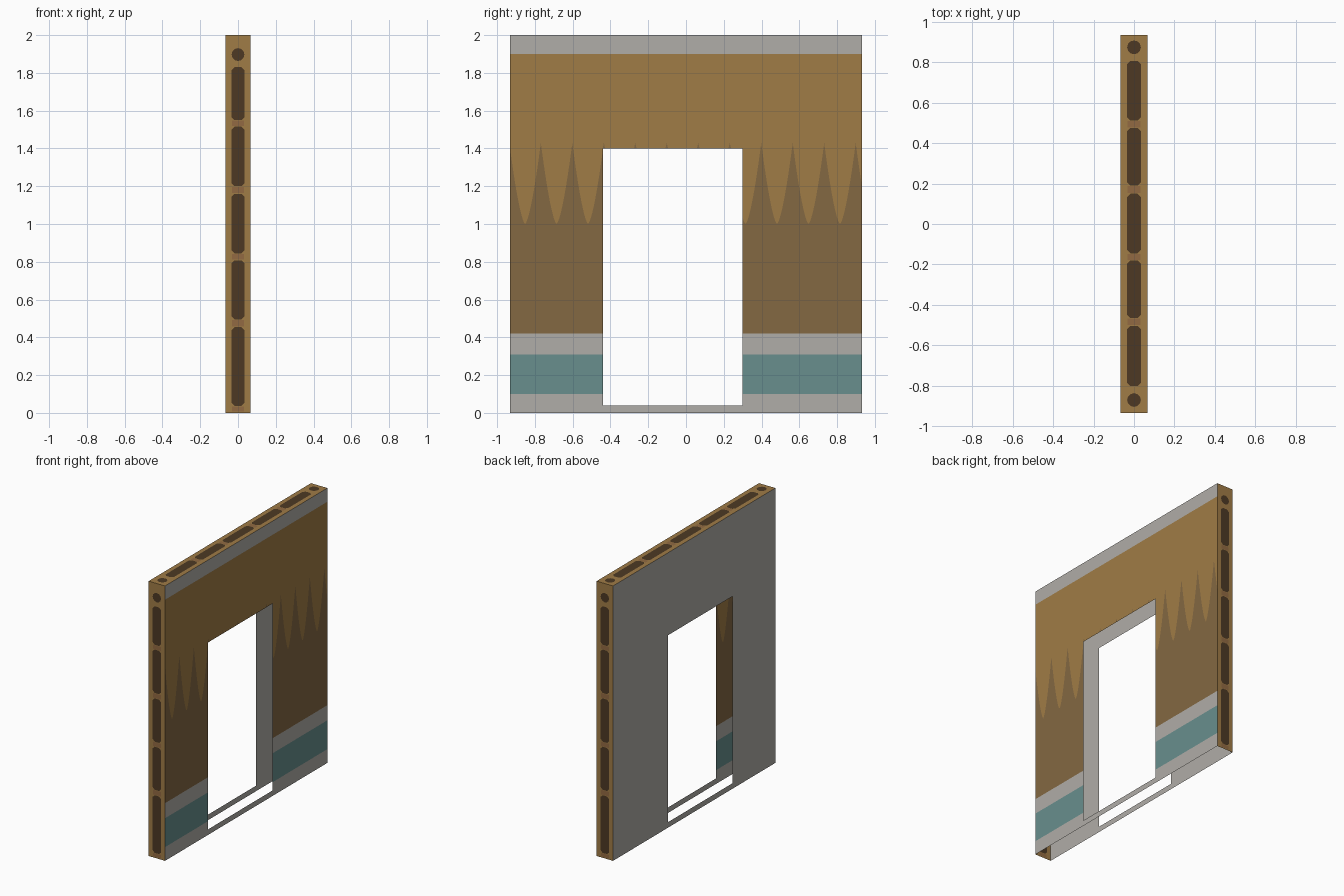
import bpy, bmesh, math
from mathutils import Vector

if "Cube" in bpy.data.objects:
    bpy.data.objects.remove(bpy.data.objects["Cube"])

HX, HY, H = 0.066, 0.933, 2.0          # half thickness, half length, height
D0, D1, SILL, HEAD = -0.44, 0.30, 0.04, 1.40   # doorway


def material(name, rgb):
    lin = [(c / 255 / 12.92) if c < 11 else ((c / 255 + 0.055) / 1.055) ** 2.4 for c in rgb]
    m = bpy.data.materials.new(name)
    m.diffuse_color = (*lin, 1)
    m.use_nodes = True
    m.node_tree.nodes["Principled BSDF"].inputs["Base Color"].default_value = m.diffuse_color
    return m


GREY, TEAL, BROWN, GOLD, DARK, SPACER = range(6)
MATS = [material("plaster grey", (176, 173, 168)), material("teal band", (104, 143, 141)),
        material("brown paint", (132, 104, 66)), material("golden wood", (160, 124, 70)),
        material("dark slot", (77, 57, 36)), material("slot spacer", (146, 106, 66))]


def finish(bm, name):
    me = bpy.data.meshes.new(name)
    bm.to_mesh(me)
    bm.free()
    for m in MATS:
        me.materials.append(m)
    ob = bpy.data.objects.new(name, me)
    bpy.context.collection.objects.link(ob)
    return ob


def wave(y):
    # repeated pointed peaks with rounded troughs
    p = 0.1667
    d = abs((y - 0.315 + p / 2) % p - p / 2) / (p / 2)
    return 1.0 + 0.43 * d ** 1.5


def panel(name, x, columns, bands):
    """Sheet at x, built in columns; bands(y) gives (bottom, top, material) rows."""
    bm = bmesh.new()
    cache = {}

    def vert(y, z):
        key = (round(y, 5), round(z, 5))
        if key not in cache:
            cache[key] = bm.verts.new((x, y, z))
        return cache[key]

    for a, b in zip(columns, columns[1:]):
        inside = D0 < (a + b) / 2 < D1
        for (a0, a1, m), (b0, b1, _) in zip(bands(a, inside), bands(b, inside)):
            vs = list(dict.fromkeys([vert(a, a0), vert(b, b0), vert(b, b1), vert(a, a1)]))
            if len(vs) < 3:
                continue
            f = bm.faces.new(vs if x > 0 else vs[::-1])
            f.material_index = m
    return finish(bm, name)


def painted(y, inside):
    w = wave(y)
    if inside:
        w = max(w, HEAD)
        return [(0, SILL, GREY), (HEAD, w, BROWN), (w, 1.9, GOLD), (1.9, H, GREY)]
    return [(0, 0.10, GREY), (0.10, 0.31, TEAL), (0.31, 0.42, GREY),
            (0.42, w, BROWN), (w, 1.9, GOLD), (1.9, H, GREY)]


def plain(y, inside):
    return [(0, SILL, GREY), (HEAD, H, GREY)] if inside else [(0, H, GREY)]


# painted face and plain back face, both with the doorway
start = 0.315 - 0.1667 * 8
cols = {round(start + i * 0.1667 / 24, 5) for i in range(400)}
cols = sorted({y for y in cols if -HY < y < HY} | {-HY, HY, D0, D1})
panel("painted_wall_face", HX, cols, painted)
panel("plain_wall_face", -HX, [-HY, D0, D1, HY], plain)


def slot_loop(a, b, w=0.034, c=0.016):
    """Slot with clipped corners from a to b along the strip."""
    return [(-w, a + c), (-w + c, a), (w - c, a), (w, a + c),
            (w, b - c), (w - c, b), (-w + c, b), (-w, b - c)]


def round_loop(centre, r=0.034):
    return [(r * math.cos(i * math.pi / 6), centre + r * math.sin(i * math.pi / 6))
            for i in range(12)]


def edge_strip(name, lo, hi, place, normal, slots, holes, spacers):
    """Golden edge face with slots, round spots and spacers let into it."""
    bm = bmesh.new()
    edges = []

    def loop(pts):
        vs = [bm.verts.new(place(u, v)) for u, v in pts]
        edges.extend(bm.edges.new((vs[i], vs[(i + 1) % len(vs)])) for i in range(len(vs)))
        return vs

    loop([(-HX, lo), (HX, lo), (HX, hi), (-HX, hi)])
    inlays = [(loop(slot_loop(a, b)), DARK) for a, b in slots]
    inlays += [(loop(round_loop(c)), DARK) for c in holes]
    inlays += [(loop([(-0.032, a), (0.032, a), (0.032, b), (-0.032, b)]), SPACER)
               for a, b in spacers]
    bmesh.ops.triangle_fill(bm, edges=edges, use_beauty=True, normal=normal)
    for f in bm.faces:
        f.material_index = GOLD
    for vs, m in inlays:
        bm.faces.new(vs).material_index = m
    for f in bm.faces:
        f.normal_update()
        if f.normal.dot(Vector(normal)) < 0:
            f.normal_flip()
    return finish(bm, name)


def gaps(slots):
    return [(s[1] + 0.003, t[0] - 0.003) for s, t in zip(slots, slots[1:])]


# two upright ends
up = [(0.036, 0.455), (0.495, 0.808), (0.845, 1.16), (1.20, 1.515), (1.55, 1.83)]
for name, s in (("front_end", -1), ("back_end", 1)):
    edge_strip(name, 0, H, lambda u, v, s=s: (u, s * HY, v), (0, s, 0),
               up, [1.897], gaps(up) + [(0.008, 0.033)])

# top edge
along = [(-0.80, -0.503), (-0.465, -0.18), (-0.145, 0.15), (0.19, 0.475), (0.512, 0.805)]
edge_strip("top_edge", -HY, HY, lambda u, v: (u, v, H), (0, 0, 1),
           along, [-0.87, 0.873], gaps(along))
